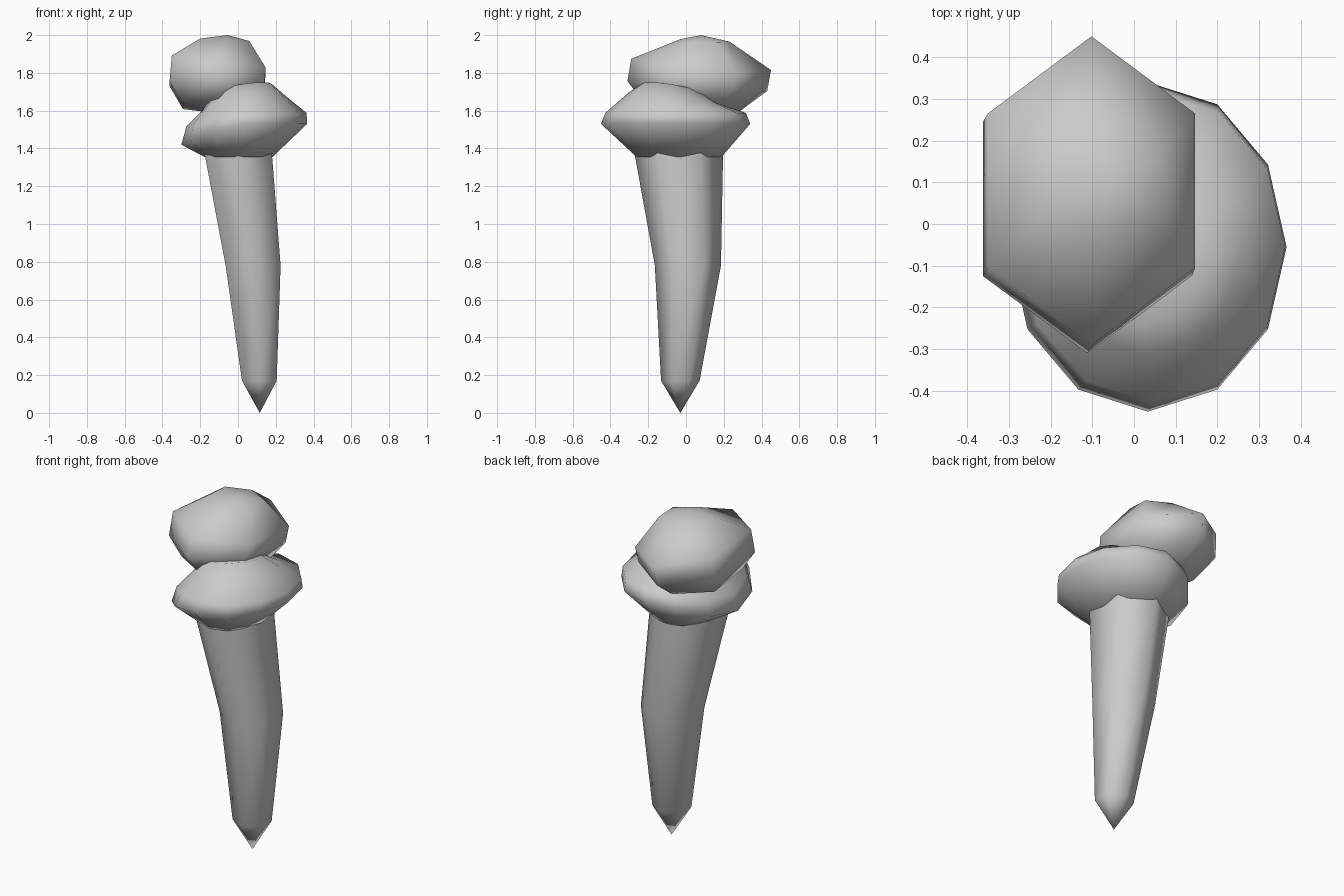
import bpy, bmesh, math

if "Cube" in bpy.data.objects:
    bpy.data.objects.remove(bpy.data.objects["Cube"])


def ring(bm, n, cx, cy, cz, rx, ry, sx=0, sy=0, dip=0):
    """Tilted elliptical ring; dip lowers its left (-x) side."""
    out = []
    for i in range(n):
        a = math.pi / 2 + 2 * math.pi * i / n
        dx, dy = rx * math.cos(a), ry * math.sin(a)
        z = cz + sx * dx + sy * dy - dip * max(0, -math.cos(a)) ** 2
        out.append(bm.verts.new((cx + dx, cy + dy, z)))
    return out


def loft(name, n, bottom, rings, top, angle):
    """Skin a stack of rings and close both ends with a fan."""
    bm = bmesh.new()
    loops = [ring(bm, n, *r) for r in rings]
    for a, b in zip(loops, loops[1:]):
        for i in range(n):
            j = (i + 1) % n
            bm.faces.new((a[i], a[j], b[j], b[i]))
    lo, hi = bm.verts.new(bottom), bm.verts.new(top)
    for i in range(n):
        j = (i + 1) % n
        bm.faces.new((lo, loops[0][j], loops[0][i]))
        bm.faces.new((hi, loops[-1][i], loops[-1][j]))
    bmesh.ops.recalc_face_normals(bm, faces=bm.faces)
    me = bpy.data.meshes.new(name)
    bm.to_mesh(me)
    bm.free()
    ob = bpy.data.objects.new(name, me)
    bpy.context.collection.objects.link(ob)
    bpy.ops.object.select_all(action='DESELECT')
    ob.select_set(True)
    bpy.context.view_layer.objects.active = ob
    bpy.ops.object.shade_smooth_by_angle(angle=math.radians(angle))
    return ob


# Six-sided tapering shaft with a pointed tip
loft("shaft", 6, (0.115, -0.03, 0), [
    (0.113, -0.03, 0.17, 0.106, 0.102),
    (0.08, 0.01, 0.78, 0.168, 0.175),
    (0.003, -0.037, 1.36, 0.205, 0.233),
    (0.003, -0.037, 1.42, 0.205, 0.233),
], (0.0, -0.04, 1.5), 80)

# Flared collar, drooping on the left and rising to a neck in front
loft("collar", 12, (0, -0.04, 1.37), [
    (0.003, -0.037, 1.355, 0.18, 0.225),
    (0.033, -0.055, 1.53, 0.333, 0.395, 0, 0, 0.11),
    (0.045, -0.055, 1.588, 0.318, 0.372, 0, 0, 0.07),
    (0.035, -0.06, 1.66, 0.225, 0.25, 0.05, -0.12, 0.05),
    (0.02, -0.08, 1.715, 0.16, 0.16, 0.16, -0.16),
], (0.02, -0.08, 1.715), 80)

# Six-sided rounded head, leaning back and to the left
loft("head", 6, (-0.10, 0.03, 1.585), [
    (-0.105, 0.02, 1.63, 0.215, 0.26, 0.02, -0.14),
    (-0.112, 0.06, 1.73, 0.289, 0.37, -0.05, -0.07),
    (-0.102, 0.08, 1.845, 0.287, 0.37, -0.13, -0.08),
    (-0.07, 0.10, 1.972, 0.15, 0.13, -0.05, -0.05),
], (-0.055, 0.08, 2.0), 80)
